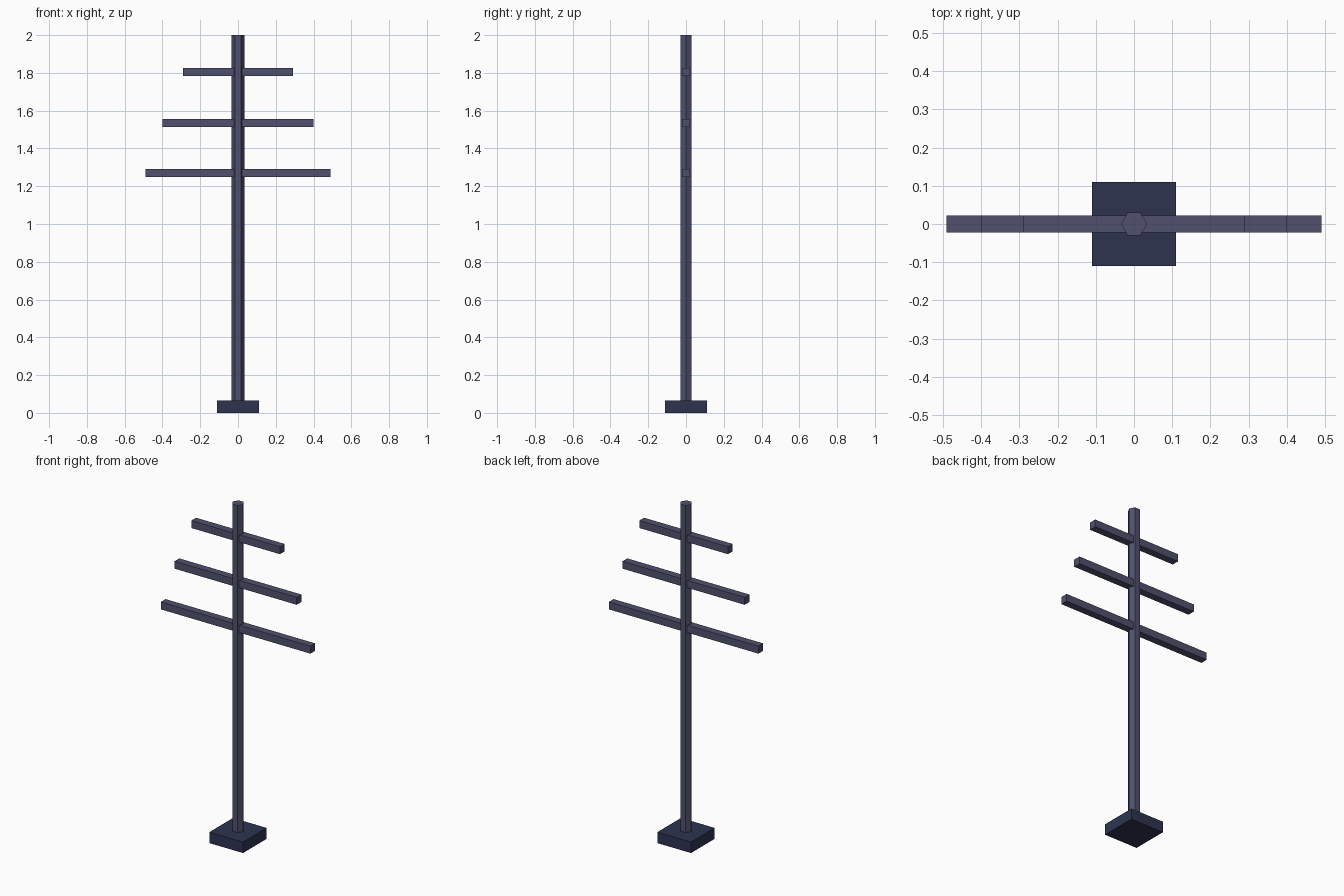
import bpy

if "Cube" in bpy.data.objects:
    bpy.data.objects.remove(bpy.data.objects["Cube"])


def material(name, rgb):
    m = bpy.data.materials.new(name)
    m.diffuse_color = (*rgb, 1.0)
    m.use_nodes = True
    m.node_tree.nodes["Principled BSDF"].inputs["Base Color"].default_value = m.diffuse_color
    return m


STEEL = material("grey violet", (0.080, 0.083, 0.158))
FOOTING = material("dark navy", (0.026, 0.034, 0.080))


def box(name, size, z, mat):
    bpy.ops.mesh.primitive_cube_add(size=1, location=(0, 0, z))
    ob = bpy.context.object
    ob.name = name
    ob.scale = size
    bpy.ops.object.transform_apply(location=False, rotation=False, scale=True)
    ob.data.materials.append(mat)
    return ob


# Square footing
box("base", (0.22, 0.22, 0.065), 0.0325, FOOTING)

# Hexagonal pole, corners pointing along x
bpy.ops.mesh.primitive_cylinder_add(
    vertices=6, radius=0.034, depth=1.97, location=(0, 0, 1.015),
    rotation=(0, 0, 1.5707963))
pole = bpy.context.object
pole.name = "pole"
bpy.ops.object.transform_apply(location=False, rotation=True, scale=False)
pole.data.materials.append(STEEL)

# Three crossarms, longest at the bottom
for name, half_length, z in (("lower", 0.49, 1.27),
                             ("middle", 0.40, 1.535),
                             ("upper", 0.29, 1.805)):
    box(name + "_crossarm", (2 * half_length, 0.044, 0.044), z, STEEL)
